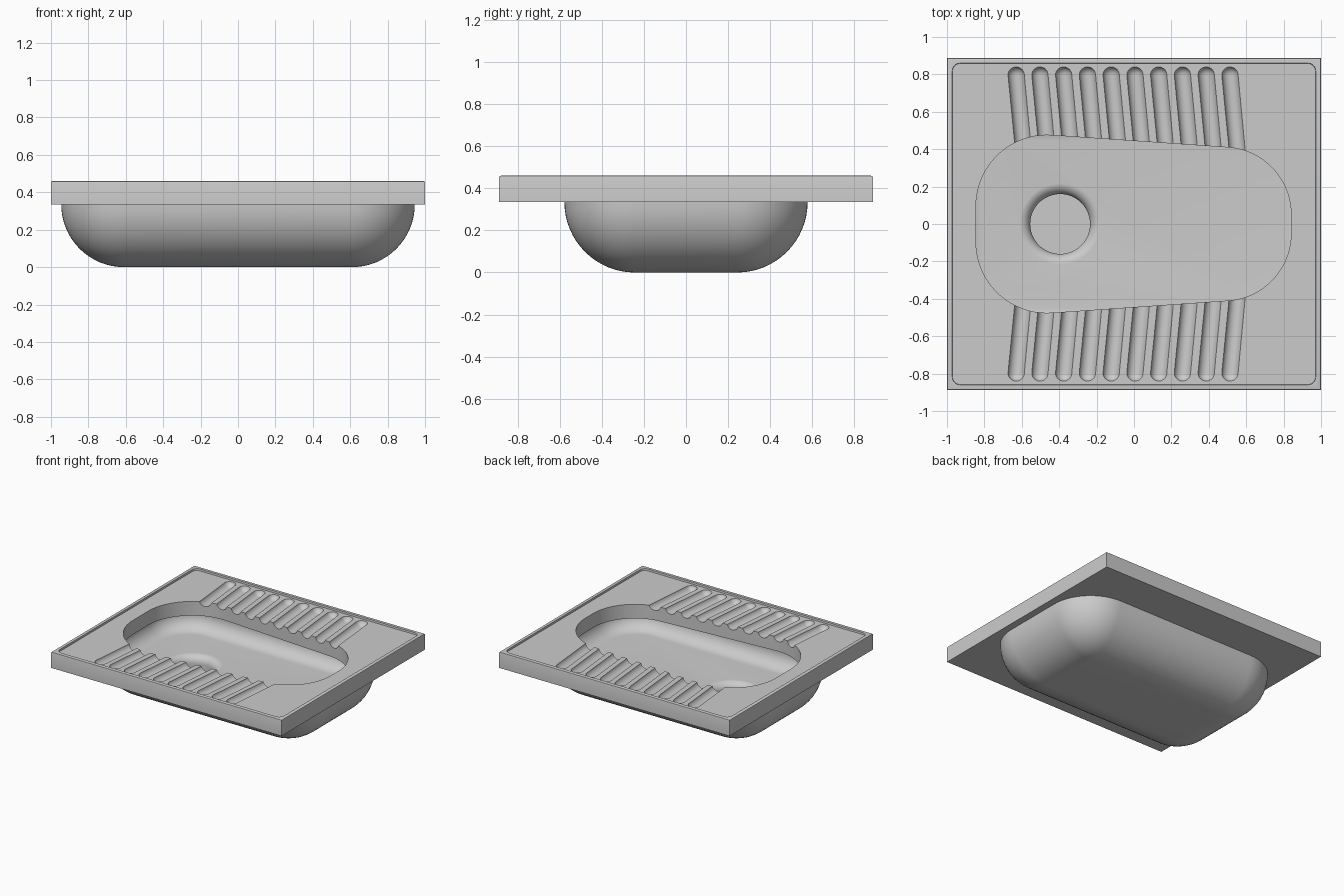
import bpy, bmesh, math
from mathutils import Matrix

if "Cube" in bpy.data.objects:
    bpy.data.objects.remove(bpy.data.objects["Cube"])

TOP, UNDER, FLOOR = 0.46, 0.335, 0.175


def finish(name, bm):
    bmesh.ops.recalc_face_normals(bm, faces=bm.faces[:])
    me = bpy.data.meshes.new(name)
    bm.to_mesh(me)
    bm.free()
    ob = bpy.data.objects.new(name, me)
    bpy.context.collection.objects.link(ob)
    return ob


def loft(name, rings):
    """Closed solid through rings of equal point count, capped at both ends."""
    bm = bmesh.new()
    loops = [[bm.verts.new(p) for p in r] for r in rings]
    n = len(loops[0])
    for a, b in zip(loops, loops[1:]):
        for i in range(n):
            j = (i + 1) % n
            bm.faces.new((a[i], a[j], b[j], b[i]))
    bm.faces.new(loops[0])
    bm.faces.new(loops[-1])
    return finish(name, bm)


def arc_loop(arcs, z, steps=20):
    """Outline made of arcs (cx, cy, radius, start deg, end deg)."""
    pts = []
    for cx, cy, r, a0, a1 in arcs:
        for i in range(steps + 1):
            a = math.radians(a0 + (a1 - a0) * i / steps)
            pts.append((cx + r * math.cos(a), cy + r * math.sin(a), z))
    return pts


def opening_ring(z):
    """Tapered outline of the opening."""
    l, r = 0.38, 0.36
    return arc_loop([(0.48, 0.05, r, 0, 86), (-0.465, 0.095, l, 86, 180),
                     (-0.465, -0.095, l, 180, 274), (0.48, -0.05, r, 274, 360)], z)


def box_ring(x, y, r, z, steps=16):
    """Rounded rectangle with corner centres at (+-x, +-y)."""
    return arc_loop([(x, y, r, 0, 90), (-x, y, r, 90, 180),
                     (-x, -y, r, 180, 270), (x, -y, r, 270, 360)], z, steps)


def circle(r, z, n=64):
    return [(-0.395 + r * math.cos(2 * math.pi * i / n),
             r * math.sin(2 * math.pi * i / n), z) for i in range(n)]


def cut(ob, cutter):
    cutter.hide_render = True
    m = ob.modifiers.new("cut", 'BOOLEAN')
    m.operation, m.solver, m.object = 'DIFFERENCE', 'EXACT', cutter
    bpy.context.view_layer.objects.active = ob
    bpy.ops.object.modifier_apply(modifier=m.name)
    bpy.data.objects.remove(cutter)


# Slab with softened top edge
slab = loft("slab", [[(sx * (1 - b), sy * (0.888 - b), z)
                      for sx, sy in ((1, 1), (-1, 1), (-1, -1), (1, -1))]
                     for b, z in ((0, UNDER), (0, TOP - 0.008),
                                  (0.002, TOP - 0.002), (0.008, TOP))])

# Shallow tray with a raised border
tray_z = TOP - 0.014
cut(slab, loft("tray_cutter", [box_ring(0.93, 0.818, 0.04, tray_z, 8),
                               box_ring(0.93, 0.818, 0.048, TOP + 0.05, 8)]))

# Slanted foot grooves, round ended, mirrored front and back
bm = bmesh.new()
for s in (1, -1):
    for k in range(10):
        x = -0.630 + k * 0.127
        new = bmesh.ops.create_uvsphere(bm, u_segments=24, v_segments=16, radius=0.045)["verts"]
        bmesh.ops.rotate(bm, verts=new, cent=(0, 0, 0),
                         matrix=Matrix.Rotation(-s * math.pi / 2, 3, 'X'))
        for v in new:
            if s * v.co.y < -0.001:
                v.co.x += 0.046
                v.co.y -= s * 0.47
            v.co.x += x
            v.co.y += s * 0.796
            v.co.z += tray_z + 0.010
cut(slab, finish("groove_cutter", bm))

# Opening through the slab
cut(slab, loft("opening_cutter", [opening_ring(0.2), opening_ring(0.6)]))

# Basin: rounded box outside, inner wall set back beneath the slab
rings = []
CX, CY, CR, R = 0.605, 0.238, 0.34, UNDER
for i in range(17):
    a = math.pi / 2 * (1 - i / 16)
    rings.append(box_ring(CX, CY, CR - R + R * math.cos(a), R - R * math.sin(a)))
rings.append(box_ring(CX, CY, CR - 0.02, UNDER))
f = 0.11
for i in range(11):
    a = math.pi / 2 * i / 10
    rings.append(box_ring(CX, CY, CR - 0.02 - f + f * math.cos(a),
                          FLOOR + f - f * math.sin(a)))
basin = loft("basin", rings)

# Drain well with rolled lip
f = 0.06
drain = [circle(0.16, 0.05)]
for i in range(9):
    a = math.pi / 2 * i / 8
    drain.append(circle(0.16 + f - f * math.cos(a), FLOOR - f + (f + 0.0005) * math.sin(a)))
drain.append(circle(0.16 + f, FLOOR + 0.05))
cut(basin, loft("drain_cutter", drain))

# Smooth shading with crisp edges
for ob in (slab, basin):
    bpy.ops.object.select_all(action='DESELECT')
    ob.select_set(True)
    bpy.context.view_layer.objects.active = ob
    bpy.ops.object.shade_smooth_by_angle(angle=math.radians(30))
